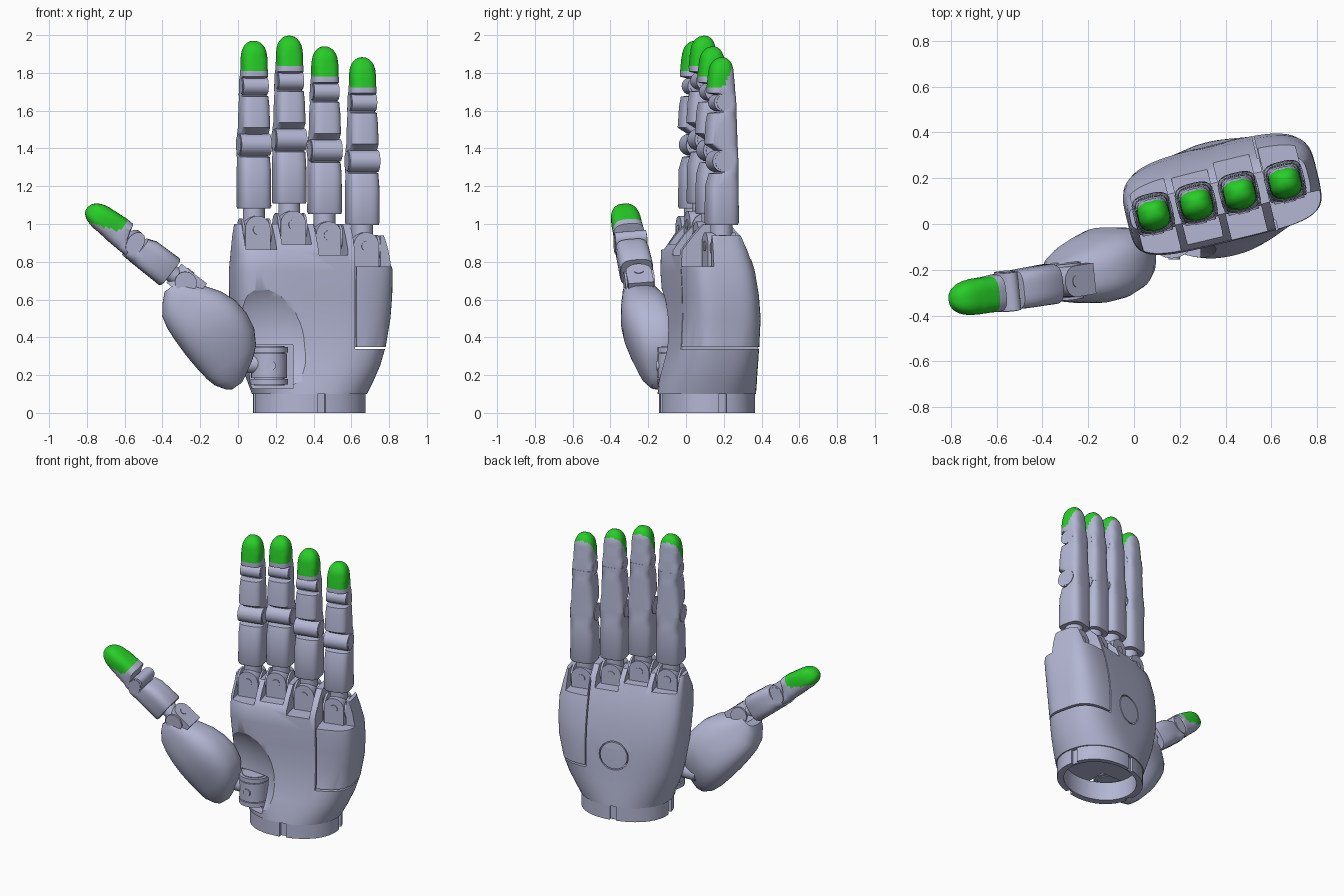
import bpy, bmesh, math
from mathutils import Matrix, Vector

if "Cube" in bpy.data.objects:
    bpy.data.objects.remove(bpy.data.objects["Cube"])


def material(name, rgb):
    m = bpy.data.materials.new(name)
    m.use_nodes = True
    m.diffuse_color = (*rgb, 1)
    m.node_tree.nodes["Principled BSDF"].inputs["Base Color"].default_value = (*rgb, 1)
    return m


GREY = material("blue_grey_shell", (0.45, 0.47, 0.65))
GREEN = material("green_fingertip", (0.02, 0.62, 0.02))
AXES = {"X": Matrix.Rotation(math.pi / 2, 4, "Y"),
        "Y": Matrix.Rotation(math.pi / 2, 4, "X"),
        "Z": Matrix.Identity(4)}
ID = Matrix.Identity(4)
move = Matrix.Translation


def stretch(x, y, z):
    return Matrix.Diagonal((x, y, z, 1))


def smooth(ob):
    bpy.ops.object.select_all(action="DESELECT")
    ob.select_set(True)
    bpy.context.view_layer.objects.active = ob
    bpy.ops.object.shade_smooth_by_angle(angle=math.radians(35))


def finish(bm, name, frame, is_green=None):
    bmesh.ops.recalc_face_normals(bm, faces=bm.faces)
    if is_green:
        for f in bm.faces:
            f.material_index = int(is_green(f.calc_center_median()))
    bm.transform(frame)
    mesh = bpy.data.meshes.new(name)
    bm.to_mesh(mesh)
    bm.free()
    mesh.materials.append(GREY)
    mesh.materials.append(GREEN)
    ob = bpy.data.objects.new(name, mesh)
    bpy.context.collection.objects.link(ob)
    smooth(ob)
    return ob


def loft(name, frame, sections, power=3.5, n=32, is_green=None):
    """Skin rounded sections given as (z, x0, x1, y0, y1[, power])."""
    bm = bmesh.new()
    rings = []
    for z, x0, x1, y0, y1, *p in sections:
        e = 2 / (p[0] if p else power)
        ring = []
        for i in range(n):
            a = 2 * math.pi * (i + 0.5) / n
            c, s = math.cos(a), math.sin(a)
            px = math.copysign(abs(c) ** e, c)
            py = math.copysign(abs(s) ** e, s)
            ring.append(bm.verts.new(((x0 + x1 + px * (x1 - x0)) / 2,
                                      (y0 + y1 + py * (y1 - y0)) / 2, z)))
        rings.append(ring)
    for a, b in zip(rings, rings[1:]):
        for i in range(n):
            j = (i + 1) % n
            bm.faces.new((a[i], a[j], b[j], b[i]))
    bm.faces.new(rings[0])
    bm.faces.new(rings[-1])
    return finish(bm, name, frame, is_green)


def cylinder(name, frame, loc, axis, r, depth, caps=True):
    bm = bmesh.new()
    bmesh.ops.create_cone(bm, cap_ends=caps, segments=32, radius1=r, radius2=r,
                          depth=depth, matrix=move(loc) @ AXES[axis])
    return finish(bm, name, frame)


def box(name, frame, low, high):
    bm = bmesh.new()
    lo, hi = Vector(low), Vector(high)
    bmesh.ops.create_cube(bm, size=1, matrix=move((lo + hi) / 2) @ stretch(*(hi - lo)))
    return finish(bm, name, frame)


def cut(target, cutter):
    cutter.hide_render = True
    mod = target.modifiers.new("cut", "BOOLEAN")
    mod.operation, mod.solver, mod.object = "DIFFERENCE", "EXACT", cutter
    bpy.context.view_layer.objects.active = target
    bpy.ops.object.modifier_apply(modifier=mod.name)
    bpy.data.objects.remove(cutter)


# Palm: turned a little about the vertical
HAND = move((0.38, 0.125, 0)) @ Matrix.Rotation(math.radians(13.7), 4, "Z")
FINGERS = [("index", -0.306, 0), ("middle", -0.113, 0.027),
           ("ring", 0.08, -0.03), ("little", 0.285, -0.087)]
palm = loft("palm", HAND, [
    (0, -0.303, 0.293, -0.262, 0.235, 2.2), (0.1, -0.303, 0.293, -0.262, 0.235, 2.2),
    (0.101, -0.31, 0.3, -0.268, 0.24, 2.2),
    (0.16, -0.33, 0.33, -0.258, 0.237, 2.4), (0.25, -0.36, 0.37, -0.235, 0.23, 2.8),
    (0.35, -0.385, 0.4, -0.21, 0.224, 3.3), (0.5, -0.41, 0.425, -0.2, 0.222, 3.7),
    (0.62, -0.42, 0.432, -0.2, 0.208, 4), (0.75, -0.425, 0.43, -0.205, 0.182, 4.4),
    (0.86, -0.42, 0.41, -0.2, 0.15, 4.4), (0.94, -0.415, 0.39, -0.14, 0.12, 4),
    (1.0, -0.41, 0.37, -0.08, 0.06, 4)], n=64)

# Hollow thumb side, wrist opening and wrist notches
bm = bmesh.new()
bmesh.ops.create_uvsphere(bm, u_segments=48, v_segments=24, radius=1)
cut(palm, finish(bm, "thumb_hollow", move((0.13, -0.29, 0.39)) @ stretch(0.38, 0.24, 0.36)))
cut(palm, cylinder("wrist_hole", HAND @ stretch(1, 0.84, 1), (0, -0.01, 0.03), "Z", 0.26, 0.2))
for x, y in ((0.0, -0.26), (0.0, 0.24), (0.295, 0), (-0.305, 0)):
    cut(palm, box("wrist_notch", HAND, (x - 0.022, y - 0.022, -0.1), (x + 0.022, y + 0.022, 0.1)))
cut(palm, box("thumb_socket", ID, (0.06, -0.4, 0.13), (0.29, 0.03, 0.36)))

# Knuckle slots: lower at the front than at the back
for name, u, dz in FINGERS:
    cut(palm, box("slot_front", HAND, (u - 0.08, -0.5, 0.865 + dz), (u + 0.08, 0.02, 1.3)))
    cut(palm, box("slot_back", HAND, (u - 0.08, 0.01, 0.9 + dz), (u + 0.08, 0.5, 1.3)))
cut(palm, box("side_step", HAND, (0.2, -0.5, 0.775), (0.6, -0.08, 1.3)))
cut(palm, box("side_top", HAND, (0.2, -0.5, 0.94), (0.6, 0.5, 1.3)))

# Side panel seams and round cover on the back
cut(palm, box("seam_upright", HAND, (0.198, -0.5, 0.34), (0.206, -0.16, 1.2)))
cut(palm, box("seam_upright", HAND, (0.192, 0.12, 0.34), (0.2, 0.5, 1.2)))
cut(palm, box("seam_level", HAND, (0.196, -0.5, 0.338), (0.6, 0.5, 0.35)))
ring = cylinder("cover_seam", HAND, (0.0, 0.22, 0.45), "Y", 0.1, 0.14, caps=False)
ring.modifiers.new("wall", "SOLIDIFY").thickness = 0.007
cut(palm, ring)
smooth(palm)


# Finger parts, each measured from its own hinge
def knuckle(name, frame):
    cylinder(name + "_knuckle", frame, (0, -0.01, 0.005), "Y", 0.068, 0.16)
    box(name + "_knuckle_base", frame, (-0.068, -0.09, -0.12), (0.068, 0.07, 0.005))
    cylinder(name + "_knuckle_pin", frame, (0, -0.01, 0), "Y", 0.026, 0.17)
    for s in (-1, 1):
        cylinder(name + "_knuckle_cheek", frame, (s * 0.073, -0.01, -0.01), "X", 0.07, 0.012)
    cylinder(name + "_neck", frame, (0, 0, 0.08), "Z", 0.058, 0.1)


def hinge(name, frame, z, r, width):
    cylinder(name, frame, (0, -0.01, z), "X", r, width - 0.006)
    cylinder(name + "_pin", frame, (0, 0, z), "X", r * 0.92, width)


def lower_segment(name, frame):
    loft(name + "_lower_segment", frame, [
        (0.112, -0.082, 0.082, -0.08, 0.082), (0.124, -0.087, 0.087, -0.085, 0.087),
        (0.32, -0.085, 0.085, -0.081, 0.085), (0.385, -0.083, 0.083, -0.062, 0.084),
        (0.39, -0.082, 0.082, -0.02, 0.083), (0.45, -0.081, 0.081, 0, 0.082)])
    hinge(name + "_middle_hinge", frame, 0.45, 0.058, 0.17)


def middle_segment(name, frame):
    loft(name + "_middle_segment", frame, [
        (0, -0.082, 0.082, 0, 0.082), (0.05, -0.081, 0.081, -0.02, 0.081),
        (0.09, -0.08, 0.08, -0.087, 0.08), (0.2, -0.077, 0.077, -0.08, 0.077),
        (0.255, -0.073, 0.073, -0.07, 0.075), (0.26, -0.072, 0.072, -0.02, 0.074),
        (0.31, -0.07, 0.07, 0, 0.073)])
    hinge(name + "_end_hinge", frame, 0.31, 0.046, 0.142)


def tip_segment(name, frame):
    rings = [(0, -0.07, 0.07, 0, 0.072), (0.035, -0.07, 0.07, -0.01, 0.071),
             (0.05, -0.072, 0.072, -0.075, 0.07), (0.08, -0.07, 0.07, -0.076, 0.069)]
    for k in range(1, 7):
        z = 0.08 + 0.01 * k
        rings.append((z, -0.069, 0.069, -0.076 + 0.001 * k, 0.069 - 0.001 * k))
    for k in range(1, 15):
        a = k / 14 * math.radians(87)
        c = math.cos(a) ** 0.9
        rings.append((0.15 + 0.09 * math.sin(a), -0.068 * c, 0.068 * c,
                      0.005 - 0.073 * c, 0.005 + 0.058 * c, 2.6))
    # green pad whose lower edge climbs towards the back
    loft(name + "_tip", frame, rings, power=3, n=56,
         is_green=lambda p: p.z > 0.08 + 1.9 * max(0, p.y + 0.01))


for name, u, dz in FINGERS:
    frame = HAND @ move((u, -0.005, 0.97 + dz))
    knuckle(name, frame)
    lower_segment(name, frame)
    middle_segment(name, frame @ move((0, 0, 0.45)))
    tip_segment(name, frame @ move((0, 0, 0.76)))

# Thumb: a fleshy base, then two segments with the pad turned upwards
base_dir = Matrix(((0.82, 0, -0.57, 0), (0, 1, 0, 0), (0.57, 0, 0.82, 0.17), (0, 0, 0, 1)))
loft("thumb_base", base_dir, [
    (-0.02, -0.05, 0.01, -0.18, -0.11), (0.0, -0.08, 0.05, -0.2, -0.09),
    (0.05, -0.115, 0.13, -0.24, -0.06), (0.1, -0.13, 0.187, -0.265, -0.035),
    (0.18, -0.142, 0.23, -0.3, -0.015), (0.27, -0.15, 0.243, -0.33, -0.015),
    (0.36, -0.152, 0.232, -0.345, -0.045), (0.44, -0.15, 0.197, -0.345, -0.08),
    (0.51, -0.135, 0.145, -0.34, -0.12), (0.57, -0.09, 0.09, -0.335, -0.15),
    (0.61, -0.05, 0.06, -0.32, -0.17)], power=2.7, n=40)

axis = Vector((-0.78, -0.13, 0.61)).normalized()
side = Vector((-0.62, 0, -0.78)).cross(axis).normalized()
back = axis.cross(side)
thumb = move((-0.295, -0.25, 0.695)) @ Matrix((side, back, axis)).transposed().to_4x4()
knuckle("thumb", thumb @ stretch(1, 0.8, 0.85))
lower_segment("thumb", thumb @ stretch(1.02, 1.04, 0.745))
tip_segment("thumb", thumb @ move((0, 0, 0.335)) @ stretch(1.14, 1.07, 1.28))

# Swivel that carries the thumb
cylinder("thumb_swivel", ID, (0.165, -0.055, 0.25), "Z", 0.095, 0.13)
for z in (0.165, 0.335):
    cylinder("thumb_swivel_collar", ID, (0.165, -0.05, z), "Z", 0.1, 0.03)
cylinder("thumb_swivel_core", ID, (0.165, -0.05, 0.25), "Z", 0.08, 0.21)
cylinder("thumb_swivel_pin", ID, (0.175, -0.105, 0.25), "Y", 0.025, 0.1)
cylinder("thumb_link", ID, (0.04, -0.08, 0.26), "X", 0.05, 0.16)
